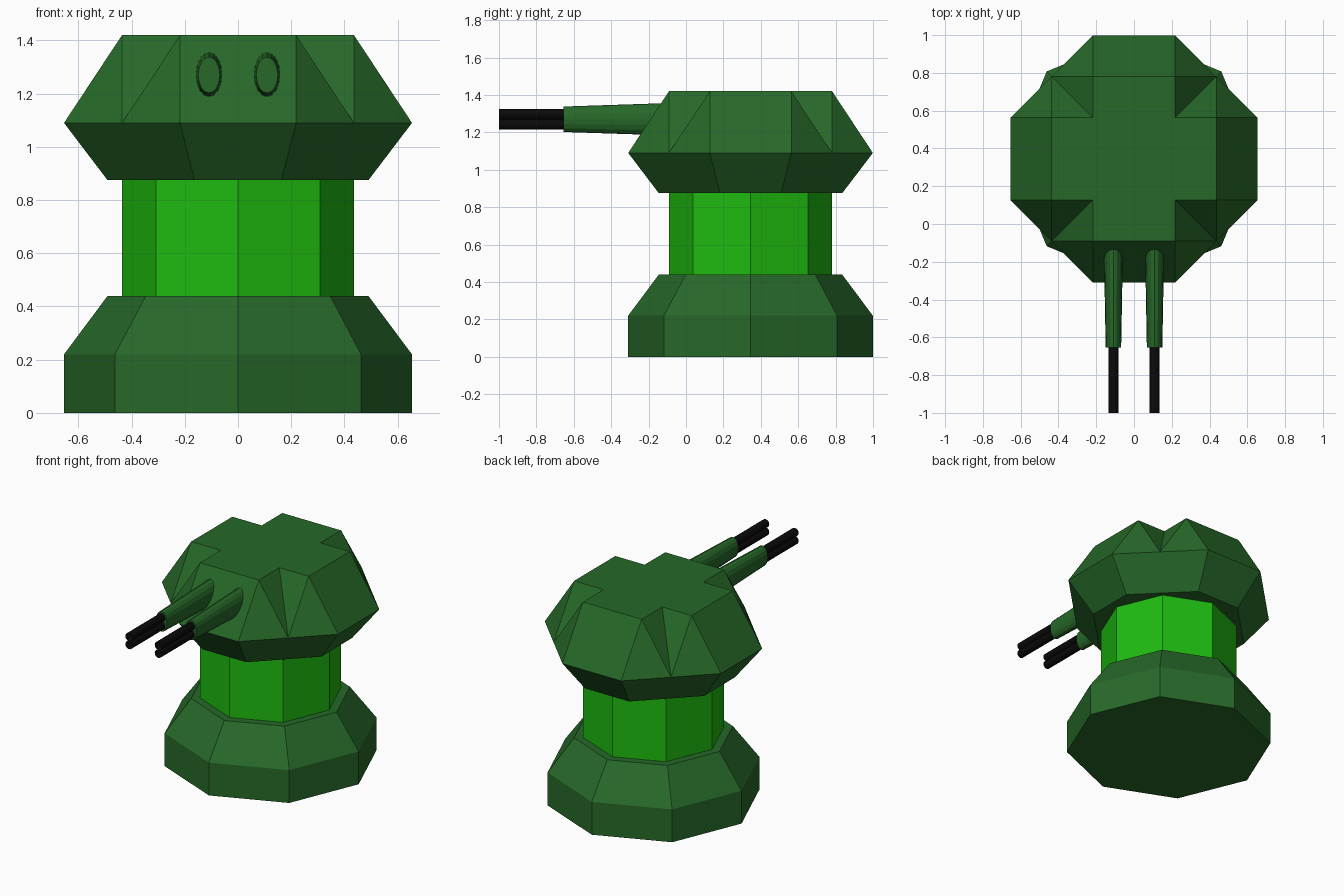
import bpy
from math import sin, cos, pi

if "Cube" in bpy.data.objects:
    bpy.data.objects.remove(bpy.data.objects["Cube"])

CY = 0.345  # turret axis, the guns reach forward from here


def material(name, rgb):
    m = bpy.data.materials.new(name)
    m.diffuse_color = (*rgb, 1)
    m.use_nodes = True
    m.node_tree.nodes["Principled BSDF"].inputs["Base Color"].default_value = m.diffuse_color
    return m


DARK = material("dark_green", (0.02, 0.14, 0.022))
BRIGHT = material("bright_green", (0.013, 0.5, 0.005))
BLACK = material("black", (0.003, 0.003, 0.003))


def add(name, verts, faces, mat):
    me = bpy.data.meshes.new(name)
    me.from_pydata(verts, [], faces)
    me.materials.append(mat)
    ob = bpy.data.objects.new(name, me)
    bpy.context.collection.objects.link(ob)
    return ob


def bridge(n, a, b):
    return [(a + i, a + (i + 1) % n, b + (i + 1) % n, b + i) for i in range(n)]


def lathe(name, profile, mat, n=8):
    # upright solid from (radius, z) pairs
    verts = [(r * cos(2 * pi * i / n), CY + r * sin(2 * pi * i / n), z)
             for r, z in profile for i in range(n)]
    last = (len(profile) - 1) * n
    faces = [tuple(range(n))[::-1], tuple(range(last, last + n))]
    for k in range(len(profile) - 1):
        faces += bridge(n, k * n, k * n + n)
    return add(name, verts, faces, mat)


def tube(name, x, z, rings, mat, n=16, caps=True):
    # forward-pointing tube from (y, half width, half height), back to front
    verts = [(x + a * cos(2 * pi * i / n), y, z + b * sin(2 * pi * i / n))
             for y, a, b in rings for i in range(n)]
    faces = bridge(n, 0, n)
    if caps:
        faces += [tuple(range(n))[::-1], tuple(range(n, 2 * n))]
    return add(name, verts, faces, mat)


# base and column
lathe("base", [(0.654, 0), (0.654, 0.22), (0.49, 0.44)], DARK)
lathe("column", [(0.436, 0.44), (0.436, 0.875)], BRIGHT)

# head: one quarter of each outline, turned four times
S, M, L = 0.218, 0.436, 0.654


def ring(quarter, z, k=1.0):
    out = []
    for q in range(4):
        for x, y in quarter:
            for _ in range(q):
                x, y = -y, x
            out.append((x * k, CY + y * k, z))
    return out


eave = [(L, -S), (L, S), (M, M)]
roof = [(M, -S), (M, S), (S, S)]
verts = ring(eave, 0.875, 0.75) + ring(eave, 1.09) + ring(roof, 1.42)
faces = [tuple(range(12))[::-1], tuple(range(24, 36))] + bridge(12, 0, 12)
for a, b, c, d in bridge(12, 12, 24):
    # split each notch quad along its outer diagonal
    if (a - 12) % 3 == 1:
        faces += [(a, b, d), (b, c, d)]
    elif (a - 12) % 3 == 2:
        faces += [(a, b, c), (a, c, d)]
    else:
        faces.append((a, b, c, d))
add("head", verts, faces, DARK)

# twin guns: tapered oval sleeve with two open barrels each
for side, x in (("left", -0.109), ("right", 0.109)):
    tube(side + "_gun_sleeve", x, 1.27,
         [(-0.05, 0.052, 0.088), (-0.654, 0.041, 0.068)], DARK)
    for level, z in (("upper", 1.297), ("lower", 1.243)):
        tube(f"{side}_{level}_barrel", x, z,
             [(-0.64, 0.027, 0.027), (-1.0, 0.027, 0.027)], BLACK, caps=False)
